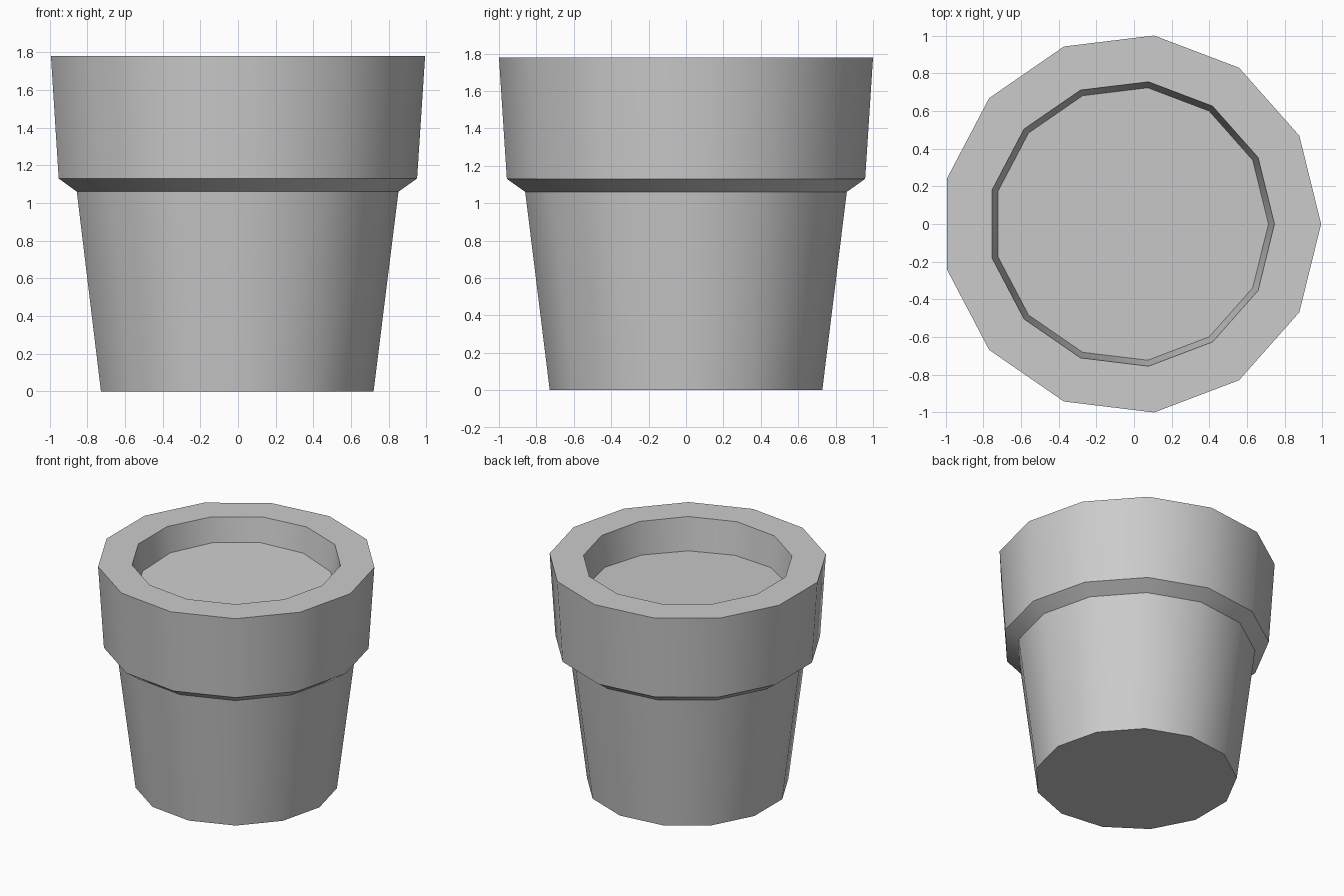
import bpy
import bmesh
from math import cos, sin, tau, radians

if "Cube" in bpy.data.objects:
    bpy.data.objects.remove(bpy.data.objects["Cube"])

SIDES = 13
CX = -0.0146              # an odd polygon is off-centre in its bounding box
TILT_DIR = radians(-55)   # soil slopes down towards front right


def ring(bm, r, z, tilt=0.0):
    verts = []
    for i in range(SIDES):
        a = tau * i / SIDES
        verts.append(bm.verts.new((CX + r * cos(a), r * sin(a),
                                   z - tilt * cos(a - TILT_DIR))))
    return verts


def finish(bm, name):
    mesh = bpy.data.meshes.new(name)
    bm.to_mesh(mesh)
    bm.free()
    obj = bpy.data.objects.new(name, mesh)
    bpy.context.collection.objects.link(obj)
    bpy.ops.object.select_all(action='DESELECT')
    obj.select_set(True)
    bpy.context.view_layer.objects.active = obj
    bpy.ops.object.shade_smooth_by_angle(angle=radians(30))
    return obj


# Pot: base, tapered body, flared collar, rim and inner wall (radius, z, tilt)
profile = [(0.734, 0, 0), (0.866, 1.06, 0), (0.965, 1.13, 0),
           (1.0074, 1.78, 0), (0.76, 1.78, 0), (0.728, 1.555, 0.034)]
bm = bmesh.new()
rings = [ring(bm, *p) for p in profile]
for lower, upper in zip(rings, rings[1:]):
    for i in range(SIDES):
        j = (i + 1) % SIDES
        bm.faces.new((lower[i], lower[j], upper[j], upper[i]))
bm.faces.new(rings[0][::-1])
finish(bm, "pot")

# Soil: slightly tilted flat surface inside the rim
bm = bmesh.new()
bm.faces.new(ring(bm, *profile[-1]))
finish(bm, "soil")
